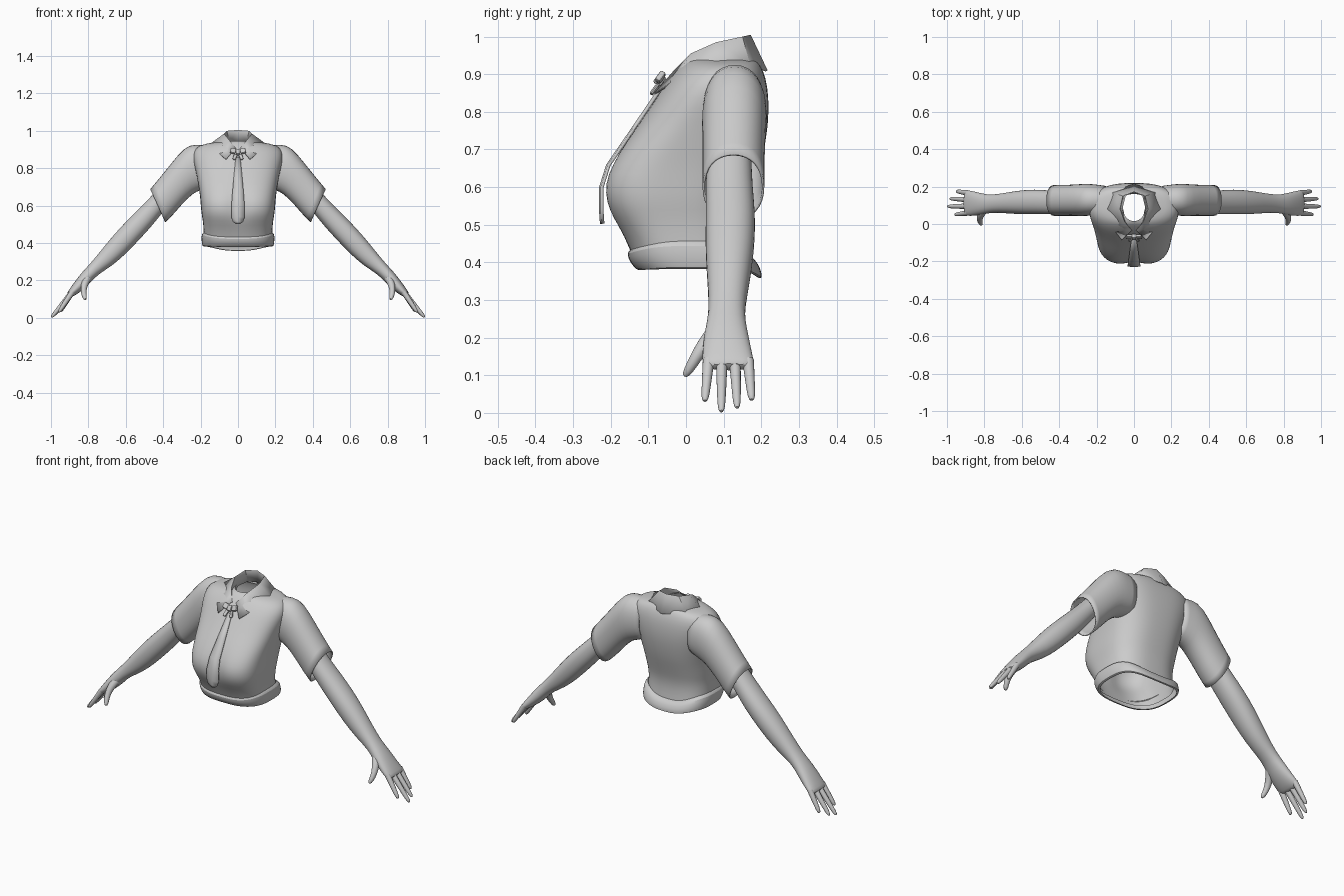
import bpy, math
from mathutils import Vector

old = bpy.data.objects.get("Cube")
if old:
    bpy.data.objects.remove(old, do_unlink=True)

grey = bpy.data.materials.new("plain grey")
grey.use_nodes = True
grey.diffuse_color = (0.6, 0.6, 0.6, 1)
grey.node_tree.nodes["Principled BSDF"].inputs["Base Color"].default_value = (0.6, 0.6, 0.6, 1)


def loft(name, rings, closed=True, cap_start=False, cap_end=False, mirror=False,
         thick=0, subsurf=1, angle=50):
    """Skin a list of equal-length point rings into one smooth object."""
    n = len(rings[0])
    verts = [tuple(p) for r in rings for p in r]
    faces = [(i * n + j, i * n + (j + 1) % n, (i + 1) * n + (j + 1) % n, (i + 1) * n + j)
             for i in range(len(rings) - 1) for j in range(n if closed else n - 1)]
    if cap_start:
        faces.append(tuple(reversed(range(n))))
    if cap_end:
        faces.append(tuple(range(len(verts) - n, len(verts))))
    mesh = bpy.data.meshes.new(name)
    mesh.from_pydata(verts, [], faces)
    mesh.materials.append(grey)
    obj = bpy.data.objects.new(name, mesh)
    bpy.context.collection.objects.link(obj)
    bpy.ops.object.select_all(action='DESELECT')
    obj.select_set(True)
    bpy.context.view_layer.objects.active = obj
    bpy.ops.object.mode_set(mode='EDIT')
    bpy.ops.mesh.select_all(action='SELECT')
    bpy.ops.mesh.normals_make_consistent(inside=False)
    bpy.ops.object.mode_set(mode='OBJECT')
    bpy.ops.object.shade_smooth_by_angle(angle=math.radians(angle))
    if mirror:
        mod = obj.modifiers.new("mirror", 'MIRROR')
        mod.use_clip = True
    if subsurf:
        obj.modifiers.new("smooth", 'SUBSURF').levels = subsurf
        obj.modifiers["smooth"].render_levels = subsurf
    if thick:
        mod = obj.modifiers.new("thickness", 'SOLIDIFY')
        mod.thickness = thick
    return obj


def power(v, p):
    return math.copysign(abs(v) ** p, v)


def body_ring(w, y0, y1, p, height, n=40):
    """Rounded outline; height(s) gives z for s from -1 (front) to 1 (back)."""
    ring = []
    for k in range(n):
        a = 2 * math.pi * k / n
        c, s = math.cos(a), math.sin(a)
        q = p if s < 0 else 0.75
        x, y = w * power(c, q), (y0 + y1) / 2 + (y1 - y0) / 2 * power(s, q)
        z = height(s)
        if s < 0:   # shallow hollow between the two sides of the chest
            y += 0.022 * math.exp(-(x / 0.04) ** 2 - ((z - 0.6) / 0.08) ** 2)
        ring.append((x, y, z))
    return ring


def limb_ring(x1, z1, x2, z2, y0, y1, n=16):
    """Oval between an upper and a lower outline point."""
    top, low = Vector((x1, (y0 + y1) / 2, z1)), Vector((x2, (y0 + y1) / 2, z2))
    mid, half = (top + low) / 2, (top - low) / 2
    side = Vector((0, (y1 - y0) / 2, 0))
    return [mid + half * power(math.cos(2 * math.pi * k / n), 0.9)
            + side * power(math.sin(2 * math.pi * k / n), 0.9) for k in range(n)]


def finger(name, path, radii):
    pts = [Vector(p) for p in path]
    rings = []
    for i, p in enumerate(pts):
        d = (pts[min(i + 1, len(pts) - 1)] - pts[max(i - 1, 0)]).normalized()
        u = d.cross(Vector((0, 1, 0))).normalized()
        v = d.cross(u)
        rings.append([p + radii[i] * (u * math.cos(k * math.pi / 4) + v * math.sin(k * math.pi / 4))
                      for k in range(8)])
    loft(name, rings, cap_end=True, mirror=True)


# Shirt body: height, half width, front, back, squareness
body = [(.41, .182, -.14, .165, .7), (.47, .184, -.165, .158, .68), (.52, .188, -.198, .162, .65),
        (.56, .196, -.216, .172, .62), (.61, .2, -.22, .186, .62), (.66, .204, -.2, .2, .64),
        (.72, .214, -.162, .212, .7), (.78, .225, -.118, .22, .78), (.84, .24, -.078, .22, .85),
        (.89, .24, -.045, .213, .9), (.925, .21, -.012, .198, .95), (.938, .13, .0, .185, 1),
        (.945, .062, .015, .17, 1)]
loft("shirt_body", [body_ring(w, a, b, p, lambda s, z=z: z) for z, w, a, b, p in body])


# Waist band, dipping at the back
def band_edge(front, side, back):
    return lambda s: side + ((back - side) * s ** 4 if s > 0 else (front - side) * s * s)


band = [(.184, -.15, .165, band_edge(.432, .457, .415)), (.196, -.158, .185, band_edge(.425, .448, .408)),
        (.195, -.15, .2, band_edge(.4, .415, .38)), (.192, -.13, .204, band_edge(.378, .38, .354)),
        (.18, -.12, .19, band_edge(.38, .384, .36))]
loft("waist_band", [body_ring(w, a, b, .7, f) for w, a, b, f in band])

# Short sleeves
sleeve = [(.15, .92, .15, .7, .05, .205), (.23, .932, .2, .68, .045, .215),
          (.285, .918, .24, .665, .04, .217), (.36, .825, .30, .605, .042, .212),
          (.42, .75, .345, .55, .042, .21), (.47, .69, .387, .51, .042, .21)]
loft("sleeves", [limb_ring(*r) for r in sleeve], mirror=True, thick=.006)

# Bare arms and palms
arm = [(.40, .72, .35, .63, .055, .175), (.47, .645, .405, .56, .05, .178), (.535, .58, .46, .49, .052, .185),
       (.605, .51, .525, .42, .05, .185), (.665, .445, .595, .345, .052, .178),
       (.73, .365, .675, .275, .058, .165), (.79, .29, .75, .232, .06, .155),
       (.835, .245, .79, .185, .048, .165), (.88, .185, .84, .14, .042, .176),
       (.908, .145, .878, .115, .042, .183), (.915, .13, .895, .11, .05, .178)]
loft("arms", [limb_ring(*r) for r in arm], mirror=True, cap_end=True)

# Fingers and thumbs: root y, tip y, tip x, tip z
tips = [("index", .06, .05, .958, .03), ("middle", .095, .094, .998, .002),
        ("ring", .13, .136, .985, .012), ("little", .165, .175, .95, .033)]
for label, ya, yb, x, z in tips:
    root, end = Vector((.885, ya, .14)), Vector((x, yb, z))
    finger(label + "_fingers", [root.lerp(end, t) for t in (0, .35, .65, .92, 1)],
           (.017, .015, .013, .011, .005))
finger("thumbs", [(.80, .08, .22), (.82, .05, .185), (.828, .025, .145), (.82, .005, .11), (.815, -.005, .096)],
       (.024, .022, .017, .014, .007))

# Folded collar: stand, fold and outer edge, front to back
stand = [(.01, -.03, .885), (.045, .02, .92), (.06, .09, .935), (.045, .15, .94), (0, .17, .94)]
fold = [(.012, -.035, .907), (.05, .012, .955), (.075, .08, .985), (.06, .15, 1.0), (0, .172, 1.005)]
edge = [(.065, -.085, .85), (.115, -.025, .89), (.147, .08, .932), (.12, .17, .927), (0, .217, .91)]
loft("collar", [stand, fold, edge], closed=False, mirror=True, thick=.006, subsurf=0, angle=40)

# Necktie blade
tie = [(.86, -.075, .012), (.75, -.15, .023), (.66, -.212, .031), (.6, -.231, .035),
       (.54, -.231, .036), (.515, -.23, .028), (.502, -.228, .012)]
loft("tie_blade", [[(w * t, y + .004 * t * t, z) for t in (-1, 0, 1)] for z, y, w in tie],
     closed=False, thick=.008, subsurf=0)


# Small bow at the throat
def block(name, loc, size, tilt=0):
    bpy.ops.mesh.primitive_cube_add(size=1, location=loc, rotation=(math.radians(-35), tilt, 0))
    obj = bpy.context.object
    obj.name = name
    obj.scale = size
    bpy.ops.object.transform_apply(location=False, rotation=False, scale=True)
    obj.data.materials.append(grey)
    bev = obj.modifiers.new("round", 'BEVEL')
    bev.width, bev.segments = .005, 2


block("bow_knot", (0, -.07, .885), (.024, .024, .03))
for s, side in ((1, "left"), (-1, "right")):
    block(side + "_bow_loop", (.027 * s, -.068, .892), (.03, .016, .03), -.3 * s)
    block(side + "_bow_tail", (.017 * s, -.083, .86), (.018, .01, .036), -.35 * s)
